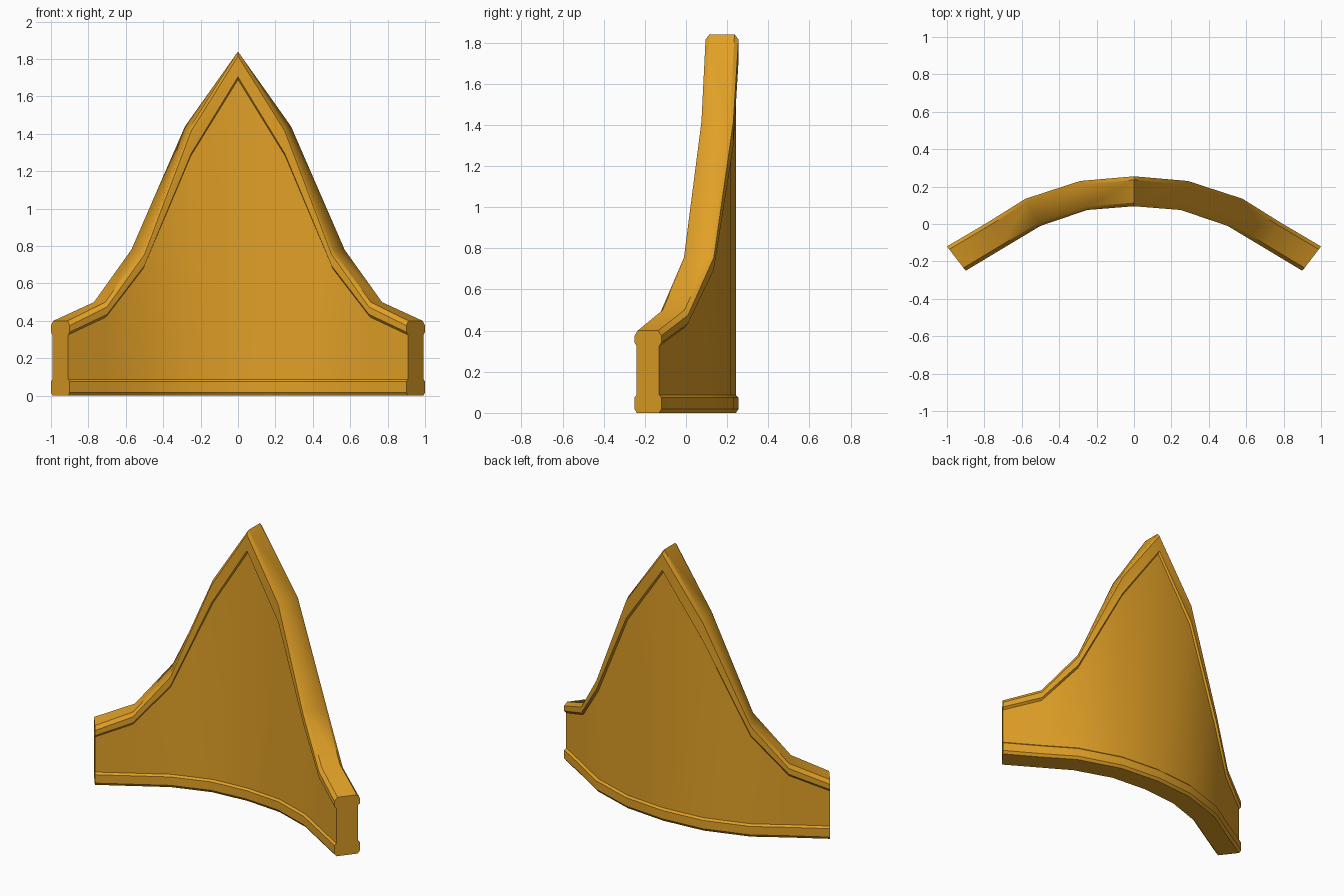
import bpy, bmesh, math

if "Cube" in bpy.data.objects:
    bpy.data.objects.remove(bpy.data.objects["Cube"])

# Half-plan stations: front xy, back xy, rim bottom z, rim top z
HALF = [
    ((0.00, 0.095), (0.00, 0.255), 1.69, 1.84),
    ((0.25, 0.075), (0.288, 0.23), 1.28, 1.44),
    ((0.50, -0.01), (0.58, 0.135), 0.68, 0.78),
    ((0.70, -0.13), (0.78, 0.01), 0.42, 0.50),
    ((0.90, -0.25), (1.00, -0.12), 0.325, 0.40),
]
STATIONS = [((-f[0], f[1]), (-b[0], b[1]), lo, hi)
            for f, b, lo, hi in reversed(HALF[1:])] + HALF

gold = bpy.data.materials.new("gold")
gold.diffuse_color = (0.75, 0.35, 0.02, 1)
gold.use_nodes = True
gold.node_tree.nodes["Principled BSDF"].inputs["Base Color"].default_value = gold.diffuse_color


def sweep(name, section):
    """Loft section(lo, hi) -> [(t across thickness, z)] along the curved plan."""
    bm = bmesh.new()
    rings = []
    for f, b, lo, hi in STATIONS:
        rings.append([bm.verts.new((f[0] + (b[0] - f[0]) * t,
                                    f[1] + (b[1] - f[1]) * t, z))
                      for t, z in section(lo, hi)])
    n = len(rings[0])
    for r0, r1 in zip(rings, rings[1:]):
        for i in range(n):
            j = (i + 1) % n
            bm.faces.new((r0[i], r0[j], r1[j], r1[i]))
    bm.faces.new(rings[0])
    bm.faces.new(rings[-1][::-1])
    bmesh.ops.recalc_face_normals(bm, faces=bm.faces)
    mesh = bpy.data.meshes.new(name)
    bm.to_mesh(mesh)
    bm.free()
    mesh.materials.append(gold)
    obj = bpy.data.objects.new(name, mesh)
    bpy.context.collection.objects.link(obj)
    bpy.ops.object.select_all(action='DESELECT')
    obj.select_set(True)
    bpy.context.view_layer.objects.active = obj
    bpy.ops.object.shade_smooth_by_angle(angle=math.radians(30))
    return obj


def mirrored(front):
    """Complete a front-half section with its back half."""
    return front + [(1 - t, z) for t, z in reversed(front)]


INSET = 0.08  # panel recess as a share of the thickness

# Recessed curved panel
sweep("panel", lambda lo, hi: mirrored([(INSET, 0.01), (INSET, lo + 0.03)]))

# Chamfered rim following the peaked outline
sweep("top_rim", lambda lo, hi: mirrored(
    [(INSET, lo), (0, lo + 0.015), (0, hi - 0.025), (0.12, hi)]))

# Chamfered band along the foot
sweep("bottom_band", lambda lo, hi: mirrored(
    [(INSET, 0), (0, 0.018), (0, 0.075), (INSET, 0.087)]))
